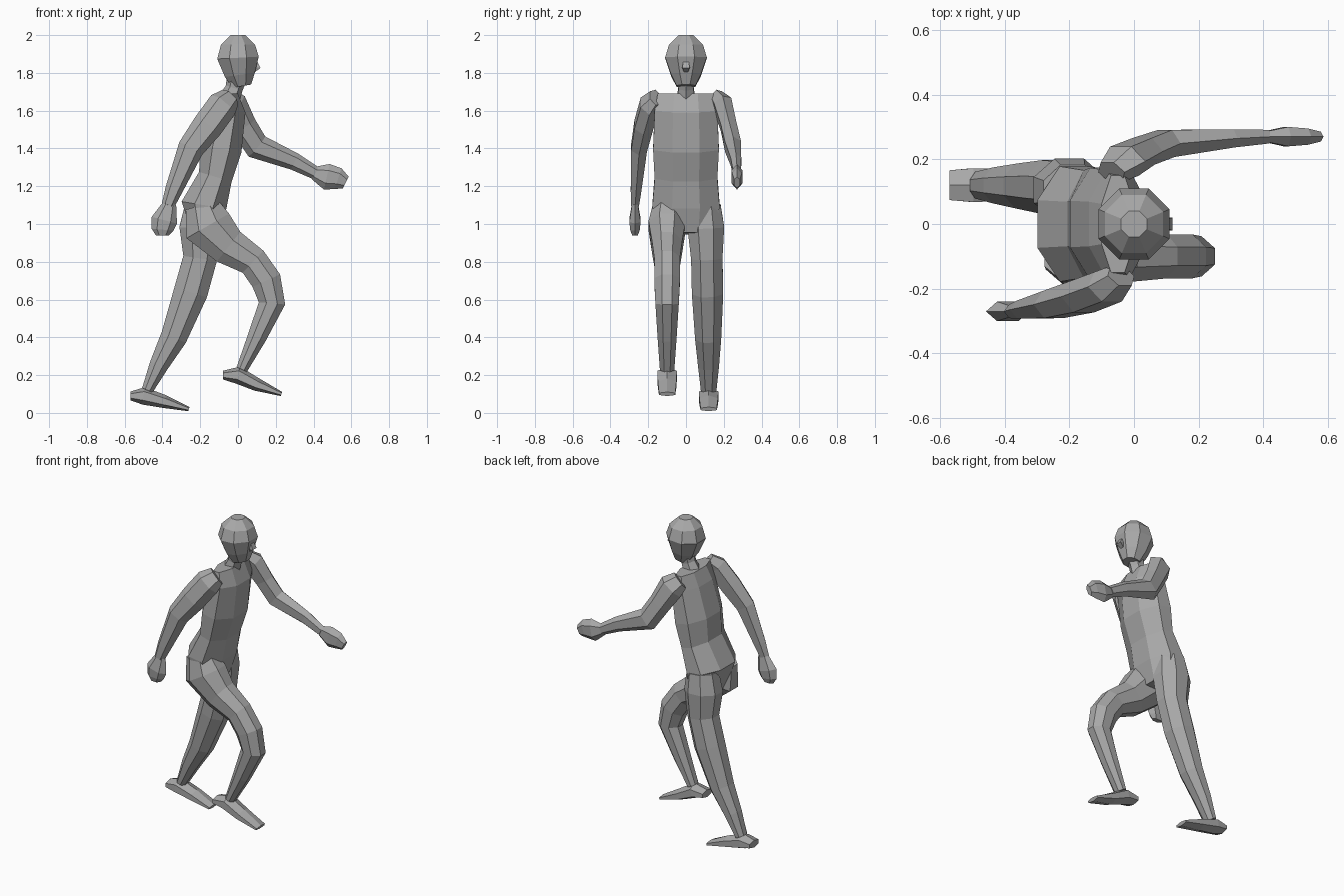
import bpy, bmesh, math
from mathutils import Vector

if "Cube" in bpy.data.objects:
    bpy.data.objects.remove(bpy.data.objects["Cube"])

tone = 0.4
grey = bpy.data.materials.new("plain grey")
grey.use_nodes = True
grey.diffuse_color = (tone, tone, tone, 1)
grey.node_tree.nodes["Principled BSDF"].inputs["Base Color"].default_value = grey.diffuse_color


def tangent(points, index):
    """Average direction of the path segments that meet at a point."""
    before = points[max(index - 1, 0)]
    after = points[min(index + 1, len(points) - 1)]
    here = points[index]
    return ((here - before).normalized() + (after - here).normalized()).normalized()


def add_ring(bm, centre, direction, width, depth, sides):
    """Faceted oval across the path, with flat faces on its four main sides."""
    across = Vector((0, 1, 0))
    across = (across - direction * direction.y).normalized()
    forward = direction.cross(across)
    fit = 1 / math.cos(math.pi / sides)
    ring = []
    for k in range(sides):
        angle = math.tau * (k + 0.5) / sides
        offset = across * width * math.cos(angle) + forward * depth * math.sin(angle)
        ring.append(bm.verts.new(centre + offset * fit))
    return ring


def loft(name, path, start=0, end=0, breadth=1, extra=0, sides=8):
    """Skin a body part along (x, z, half depth) stations.

    The path eases sideways from start to end, and the half width
    follows the depth: breadth * depth + extra.
    """
    bm = bmesh.new()
    last = len(path) - 1
    points = []
    for i, (x, z, depth) in enumerate(path):
        ease = math.sin(i / last * math.pi / 2)
        points.append(Vector((x, start + (end - start) * ease, z)))
    rings = []
    for i, (x, z, depth) in enumerate(path):
        width = breadth * depth + extra
        rings.append(add_ring(bm, points[i], tangent(points, i), width, depth, sides))
    for lower, upper in zip(rings, rings[1:]):
        for k in range(sides):
            n = (k + 1) % sides
            bm.faces.new((lower[k], lower[n], upper[n], upper[k]))
    bm.faces.new(rings[0])
    bm.faces.new(rings[-1])
    bmesh.ops.recalc_face_normals(bm, faces=bm.faces)
    mesh = bpy.data.meshes.new(name)
    bm.to_mesh(mesh)
    bm.free()
    mesh.materials.append(grey)
    part = bpy.data.objects.new(name, mesh)
    bpy.context.collection.objects.link(part)


# Trunk, neck and head
loft("torso", [(-.17, .95, .07), (-.18, 1.1, .12), (-.12, 1.25, .09), (-.09, 1.4, .11),
               (-.05, 1.6, .09), (-.05, 1.69, .05)], breadth=.4, extra=.13)
loft("neck", [(-.05, 1.65, .05), (-.02, 1.72, .04), (0, 1.8, .05)], sides=6)
loft("head", [(.02, 1.73, .05), (.01, 1.79, .08), (0, 1.88, .11),
              (0, 1.95, .09), (0, 2, .04)])
loft("nose", [(.08, 1.88, .01), (.1, 1.83, .02), (.08, 1.81, .01)], sides=4)

# Arms and hands: right swings back, left swings forward
shoulder, wrist = .16, .27
loft("right_arm", [(-.04, 1.67, .05), (-.08, 1.63, .07), (-.16, 1.52, .07),
                   (-.25, 1.4, .06), (-.34, 1.18, .04), (-.37, 1.1, .03)],
     -shoulder, -wrist, breadth=.7, sides=6)
loft("right_hand", [(-.36, 1.11, .03), (-.39, 1.02, .06), (-.4, .97, .05), (-.4, .94, .03)],
     -wrist, -wrist, breadth=.5, sides=6)
loft("left_arm", [(-.07, 1.67, .05), (-.03, 1.63, .07), (.03, 1.52, .06),
                  (.1, 1.41, .06), (.3, 1.33, .04), (.41, 1.27, .03)],
     shoulder, wrist, breadth=.7, sides=6)
loft("left_hand", [(.4, 1.27, .03), (.47, 1.25, .06), (.53, 1.24, .05), (.57, 1.22, .03)],
     wrist, wrist, breadth=.5, sides=6)

# Legs: right steps forward, left pushes off behind
hip, ankle = .1, .12
loft("right_leg", [(-.19, 1.1, .09), (-.16, .99, .13), (-.05, .88, .1), (.08, .8, .08),
                   (.15, .7, .08), (.18, .58, .07), (.1, .4, .05), (.02, .23, .03)],
     -hip, -hip, breadth=.6, extra=.02)
loft("left_leg", [(-.19, 1.1, .09), (-.2, .98, .11), (-.2, .82, .09), (-.25, .64, .09),
                  (-.34, .4, .07), (-.42, .25, .05), (-.48, .12, .03)],
     hip, ankle, breadth=.7, extra=.02)

# Feet, heel to toe
loft("right_foot", [(-.08, .2, .02), (0, .2, .04), (.1, .15, .03), (.23, .1, .01)],
     -hip, -hip, breadth=.3, extra=.04, sides=6)
loft("left_foot", [(-.57, .09, .02), (-.5, .09, .04), (-.39, .06, .03), (-.26, .02, .01)],
     ankle, ankle, breadth=.3, extra=.04, sides=6)
